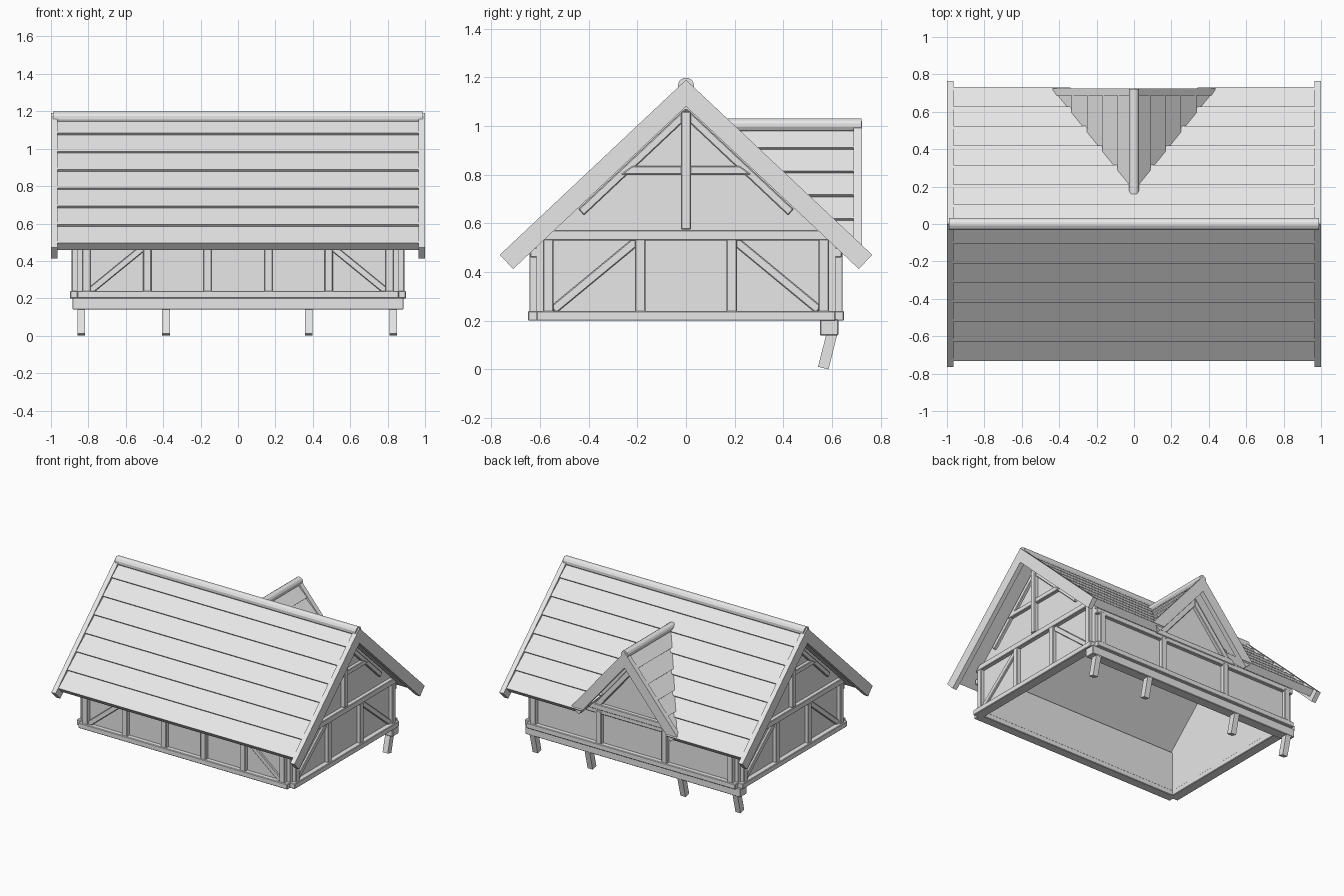
import bpy, bmesh, math
from mathutils import Vector

cube = bpy.data.objects.get("Cube")
if cube:
    bpy.data.objects.remove(cube, do_unlink=True)

grey = bpy.data.materials.new("plain_grey")
grey.use_nodes = True
grey.diffuse_color = (0.8, 0.8, 0.8, 1)
grey.node_tree.nodes["Principled BSDF"].inputs["Base Color"].default_value = (0.8, 0.8, 0.8, 1)


def prism(name, pts, axis, lo, hi, bevel=0.0):
    """Extrude a 2D outline along an axis: x takes (y, z), y takes (x, z)."""
    def place(p, t):
        return (t, p[0], p[1]) if axis == "x" else (p[0], t, p[1])
    bm = bmesh.new()
    a = [bm.verts.new(place(p, lo)) for p in pts]
    b = [bm.verts.new(place(p, hi)) for p in pts]
    bm.faces.new(a)
    bm.faces.new(b[::-1])
    for i in range(len(pts)):
        j = (i + 1) % len(pts)
        bm.faces.new((a[i], b[i], b[j], a[j]))
    bmesh.ops.recalc_face_normals(bm, faces=bm.faces)
    me = bpy.data.meshes.new(name)
    bm.to_mesh(me)
    bm.free()
    me.materials.append(grey)
    ob = bpy.data.objects.new(name, me)
    bpy.context.collection.objects.link(ob)
    if bevel:
        mod = ob.modifiers.new("soft_edge", "BEVEL")
        mod.width = bevel
        mod.segments = 1
    return ob


def rect(u0, u1, z0, z1):
    return [(u0, z0), (u1, z0), (u1, z1), (u0, z1)]


def strip(p, q, w):
    """Outline of a straight timber of width w from p to q."""
    p, q = Vector(p), Vector(q)
    d = (q - p).normalized() * w / 2
    n = Vector((-d.y, d.x))
    return [p + n, q + n, q - n, p - n]


def beam(name, pts, axis, t0, t1):
    return prism(name, pts, axis, min(t0, t1), max(t0, t1), 0.004)


def cut(ob, pts, axis, lo, hi):
    cutter = prism("cutter", pts, axis, lo, hi)
    cutter.hide_render = True
    mod = ob.modifiers.new("cut", "BOOLEAN")
    mod.object = cutter
    mod.solver = "EXACT"
    bpy.context.view_layer.objects.active = ob
    bpy.ops.object.modifier_apply(modifier=mod.name)
    bpy.data.objects.remove(cutter, do_unlink=True)


class Slope:
    """Roof pitch: s runs down from the apex, n is the height off the surface."""
    def __init__(self, apex, tan):
        self.apex, self.tan = apex, tan
        self.c = math.cos(math.atan(tan))
        self.s = math.sin(math.atan(tan))

    def at(self, s, n, side):
        return (side * (s * self.c + n * self.s), self.apex - s * self.s + n * self.c)

    def mitre(self, n):
        return -n * self.tan

    def shingles(self, first, step, rows, thick, side):
        edges = [(first + step * i) / self.c for i in range(rows)]
        prev, pts = self.mitre(-0.016), []
        for e in edges:
            pts += [self.at(prev, -0.017, side), self.at(e, -0.004, side)]
            prev = e
        return pts + [self.at(prev, -thick, side), self.at(self.mitre(-thick), -thick, side)]

    def board(self, end, n0, n1, side):
        return [self.at(self.mitre(n0), n0, side), self.at(end / self.c, n0, side),
                self.at(end / self.c, n1, side), self.at(self.mitre(n1), n1, side)]


def ring(z, r, sides=12):
    return [(r * math.cos(math.tau * (i + 0.5) / sides),
             z + r * math.sin(math.tau * (i + 0.5) / sides)) for i in range(sides)]


main = Slope(1.19, 0.94)
dorm = Slope(1.02, 1.18)
WX, WY, FLOOR = 0.86, 0.615, 0.2   # outer wall faces and wall foot

# Main roof
for side, label in ((-1, "front"), (1, "back")):
    roof = prism(label + "_roof", main.shingles(0.11, 0.104, 7, 0.058, side), "x", -0.966, 0.966)
    if side > 0:
        cut(roof, [(-0.51, 0.3), (0.51, 0.3), (0, 0.9)], "y", 0.1, 1.0)
    for end in (-1, 1):
        prism(label + "_barge_board", main.board(0.765, 0, -0.08, side), "x",
              *sorted((end * 0.965, end)))
prism("main_ridge_log", ring(1.165, 0.034), "x", -0.99, 0.99)

# Dormer roof on the back slope
for side in (-1, 1):
    roof = prism("dormer_roof", dorm.shingles(0.09, 0.082, 5, 0.056, side), "y", 0.05, 0.69)
    cut(roof, [(-0.2, 1.318), (1.2, 0.002), (1.2, -0.5), (-0.2, -0.5)], "x", -1, 1)
    prism("dormer_barge_board", dorm.board(0.435, 0, -0.075, side), "y", 0.688, 0.724)
    beam("dormer_rafter", dorm.board(0.39, -0.085, -0.125, side), "y", WY - 0.005, 0.64)
prism("dormer_ridge_log", ring(1.003, 0.028), "y", 0.16, 0.722)
prism("dormer_panel", [(-0.38, 0.48), (0.38, 0.48), (0, 0.935)], "y", WY - 0.03, WY)
beam("dormer_sill", rect(-0.35, 0.35, 0.49, 0.53), "y", WY - 0.005, 0.645)

# Long walls with sills, plates and posts
for side, label, posts in ((-1, "front", (0.81, 0.485, 0.163)), (1, "back", (0.81, 0.27))):
    face, out = side * WY, side * 0.64
    prism(label + "_wall", rect(-WX, WX, FLOOR, 0.535), "y", *sorted((face - side * 0.03, face)))
    beam(label + "_sill", rect(-WX, WX, FLOOR, 0.24), "y", side * 0.58, side * 0.65)
    beam(label + "_plate", rect(-WX, WX, 0.46, 0.5), "y", face - side * 0.005, out)
    for x in posts:
        for m in (-1, 1):
            beam(label + "_post", rect(m * x - 0.022, m * x + 0.022, 0.23, 0.48), "y",
                 face - side * 0.005, out + side * 0.004)
for m in (-1, 1):
    beam("front_brace", strip((m * 0.79, 0.24), (m * 0.49, 0.485), 0.036), "y", -WY + 0.005, -0.63)

# Gable walls with their timber frames
for end in (-1, 1):
    face, out = end * WX, end * 0.885
    inner = face - end * 0.005
    prism("gable_wall", [(-WY, FLOOR), (WY, FLOOR), (WY, 0.53), (0, 1.105), (-WY, 0.53)], "x",
          *sorted((face - end * 0.03, face)))
    beam("gable_sill", rect(-WY, WY, FLOOR, 0.24), "x", end * 0.825, end * 0.898)
    beam("gable_tie_beam", [(-0.6, 0.53), (0.6, 0.53), (0.56, 0.572), (-0.56, 0.572)], "x", inner, end * 0.89)
    beam("gable_collar", [(-0.27, 0.8), (0.27, 0.8), (0.22, 0.836), (-0.22, 0.836)], "x", inner, out)
    beam("king_post", rect(-0.021, 0.021, 0.575, 1.06), "x", inner, end * 0.893)
    for m in (-1, 1):
        for y in (0.566, 0.188):
            beam("gable_post", rect(m * y - 0.021, m * y + 0.021, 0.235, 0.535), "x", inner, out + end * 0.004)
        beam("gable_brace", strip((m * 0.545, 0.245), (m * 0.2, 0.53), 0.036), "x", inner, end * 0.875)
        beam("gable_rafter", main.board(0.5, -0.085, -0.118, m), "x", inner, end * 0.88)

# Support beam and slanted legs under the back wall
beam("support_beam", rect(0.55, 0.626, 0.14, 0.205), "x", -0.885, 0.885)
for x in (-0.838, -0.385, 0.378, 0.83):
    prism("support_leg", strip((0.603, 0.16), (0.564, 0.0055), 0.044), "x", x - 0.021, x + 0.021)
